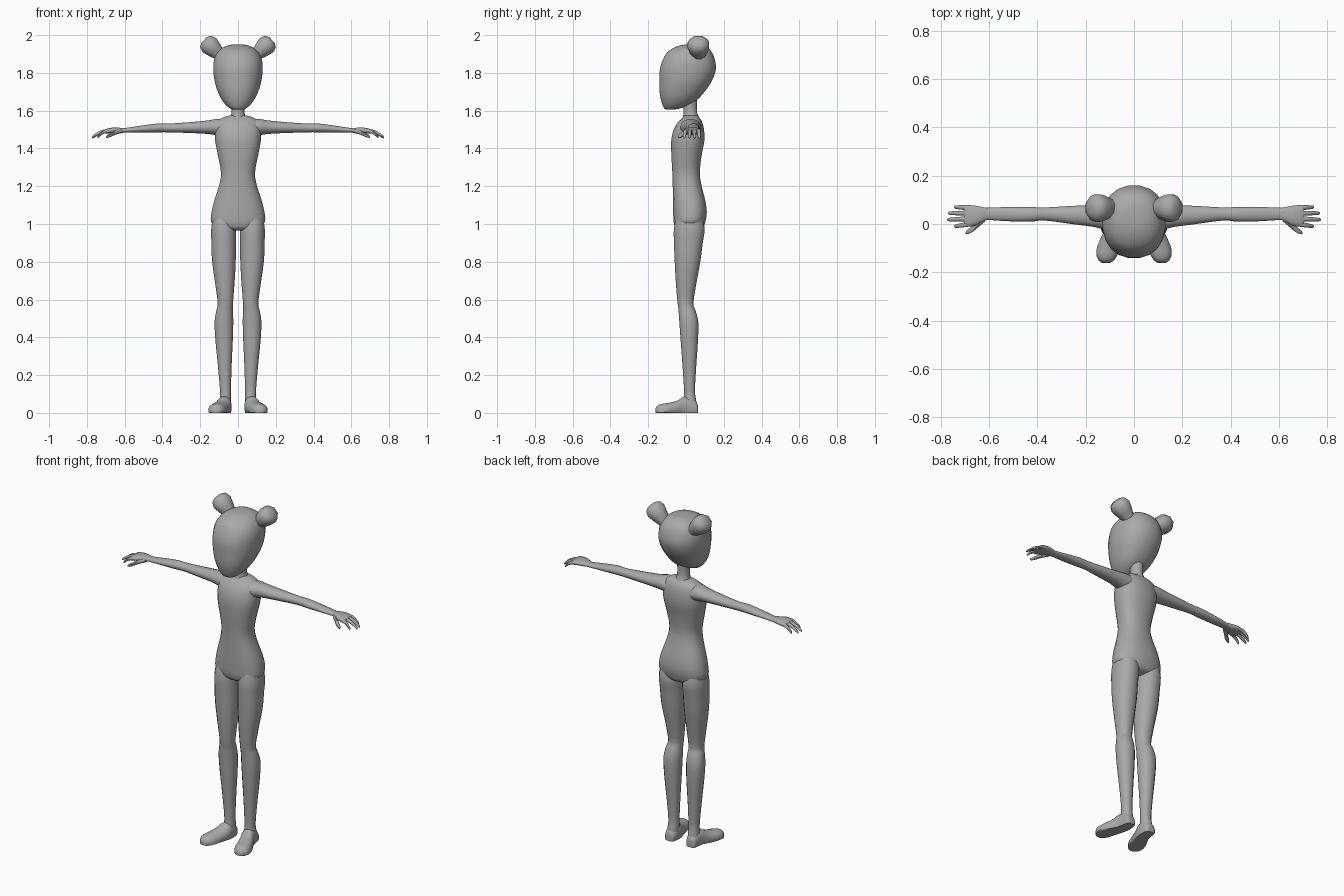
import bpy, math
from mathutils import Matrix, Vector

skin = bpy.data.materials.new("plain_grey")
skin.diffuse_color = (0.4, 0.4, 0.4, 1.0)


def spline(rows, steps):
    """Smoothly interpolate a list of rings (Catmull-Rom)."""
    if steps < 2:
        return rows
    out = []
    for i in range(len(rows) - 1):
        p0, p1 = rows[max(i - 1, 0)], rows[i]
        p2, p3 = rows[i + 1], rows[min(i + 2, len(rows) - 1)]
        for s in range(steps):
            t = s / steps
            out.append([0.5 * (2 * b + (c - a) * t + (2 * a - 5 * b + 4 * c - d) * t * t
                               + (3 * b - a - 3 * c + d) * t ** 3)
                        for a, b, c, d in zip(p0, p1, p2, p3)])
    return out + [rows[-1]]


def loft(name, axis, rows, segs=16, steps=3, power=2.0, mirror=False,
         floor=None, matrix=None, sharp=50):
    """Rings of (position on axis, min u, max u, min v, max v) joined into a skin."""
    u_axis, v_axis = [k for k in range(3) if k != axis]
    verts, faces = [], []
    rings = spline(rows, steps)
    for w, u0, u1, v0, v1 in rings:
        for k in range(segs):
            a = 2 * math.pi * (k + 0.5) / segs
            c, s = math.cos(a), math.sin(a)
            co = Vector((0, 0, 0))
            co[axis] = w
            co[u_axis] = (u0 + u1) / 2 + (u1 - u0) / 2 * math.copysign(abs(c) ** (2 / power), c)
            co[v_axis] = (v0 + v1) / 2 + (v1 - v0) / 2 * math.copysign(abs(s) ** (2 / power), s)
            if floor is not None:
                co.z = max(co.z, floor)
            verts.append(matrix @ co if matrix else co)
    for i in range(len(rings) - 1):
        for k in range(segs):
            a, b = i * segs + k, i * segs + (k + 1) % segs
            faces.append((a, b, b + segs, a + segs))
    faces.append(tuple(reversed(range(segs))))
    faces.append(tuple(range(len(verts) - segs, len(verts))))
    # keep normals outward whichever way the rings run
    if (rows[-1][0] > rows[0][0]) == (axis == 1):
        faces = [f[::-1] for f in faces]
    mesh = bpy.data.meshes.new(name)
    mesh.from_pydata(verts, [], faces)
    mesh.materials.append(skin)
    mesh.shade_smooth()
    mesh.set_sharp_from_angle(angle=math.radians(sharp))
    obj = bpy.data.objects.new(name, mesh)
    bpy.context.collection.objects.link(obj)
    if mirror:
        obj.modifiers.new("Mirror", 'MIRROR').use_mirror_merge = False
    return obj


def centred(rows):
    return [(z, -h, h, y0, y1) for z, h, y0, y1 in rows]


# head, narrowing to a forward chin
loft("head", 2, centred([
    (1.606, .025, -.105, -.065), (1.615, .048, -.118, -.02), (1.65, .082, -.132, .05),
    (1.70, .108, -.141, .10), (1.76, .126, -.142, .14), (1.82, .132, -.14, .16),
    (1.87, .128, -.124, .154), (1.91, .109, -.1, .138), (1.935, .08, -.062, .112),
    (1.948, .045, -.02, .08), (1.951, .012, .02, .045)]), segs=20, power=2.25)

# neck
loft("neck", 2, centred([
    (1.52, .06, -.03, .085), (1.565, .042, -.018, .07), (1.60, .034, -.014, .058),
    (1.68, .036, -.02, .06)]))

# torso from crotch to shoulders
loft("torso", 2, centred([
    (.966, .05, -.04, .06), (.98, .105, -.058, .09), (1.01, .143, -.066, .103),
    (1.06, .142, -.069, .111), (1.12, .128, -.07, .104), (1.20, .102, -.071, .084),
    (1.27, .091, -.073, .074), (1.36, .107, -.078, .083), (1.44, .122, -.079, .098),
    (1.50, .122, -.066, .096), (1.54, .112, -.042, .086), (1.562, .085, -.02, .072),
    (1.575, .045, -.008, .06)]), segs=20, power=2.4)

# legs
loft("leg", 2, [
    (1.03, .02, .135, -.055, .09), (.97, .01, .143, -.066, .1), (.90, .01, .142, -.065, .09),
    (.80, .011, .138, -.061, .077), (.68, .018, .121, -.054, .055), (.58, .026, .108, -.045, .04),
    (.54, .026, .116, -.04, .052), (.48, .024, .125, -.036, .066), (.38, .027, .12, -.029, .064),
    (.25, .033, .107, -.019, .055), (.12, .037, .096, -.011, .048), (.07, .036, .098, -.014, .054),
    (.03, .036, .1, -.012, .058)], power=2.2, mirror=True)

# feet, turned slightly outward with flat soles
loft("foot", 1, [
    (.064, .055, .085, -.01, .03), (.058, .042, .098, -.02, .055), (.03, .034, .104, -.025, .08),
    (-.01, .034, .113, -.025, .088), (-.045, .042, .132, -.025, .066), (-.09, .055, .152, -.025, .054),
    (-.125, .066, .157, -.025, .049), (-.15, .082, .147, -.02, .04), (-.162, .1, .13, -.005, .022)],
    power=2.3, mirror=True, floor=0.0)

# arms
loft("arm", 0, [
    (.06, -.035, .08, 1.455, 1.555), (.11, -.03, .082, 1.468, 1.557), (.16, -.014, .079, 1.476, 1.549),
    (.25, -.002, .076, 1.481, 1.54), (.37, .014, .069, 1.485, 1.532), (.43, .009, .071, 1.485, 1.532),
    (.52, .011, .071, 1.484, 1.52), (.60, .016, .068, 1.483, 1.508), (.63, .016, .068, 1.482, 1.508)],
    mirror=True)

# palms
loft("palm", 0, [
    (.605, .018, .066, 1.484, 1.507), (.63, .008, .071, 1.481, 1.51), (.66, -.008, .077, 1.479, 1.511),
    (.69, -.012, .079, 1.479, 1.506), (.705, -.008, .076, 1.482, 1.5)], power=2.4, mirror=True)

# fingers: root y, tip y, tip x
for name, ya, yb, tip in [("little_finger", .067, .07, .745), ("ring_finger", .045, .045, .77),
                          ("middle_finger", .022, .018, .774), ("index_finger", 0, -.01, .745)]:
    rows = []
    for t, r, z in [(0, .011, 1.492), (.4, .0105, 1.489), (.75, .009, 1.474),
                    (.95, .007, 1.461), (1, .003, 1.457)]:
        y = ya + (yb - ya) * t
        rows.append((.68 + (tip - .68) * t, y - r, y + r, z - r, z + r))
    loft(name, 0, rows, segs=8, steps=2, mirror=True)

# thumbs
loft("thumb", 0, [
    (.618, .008, .035, 1.48, 1.503), (.645, -.014, .016, 1.473, 1.498), (.668, -.034, -.006, 1.463, 1.486),
    (.69, -.043, -.023, 1.455, 1.473), (.698, -.042, -.034, 1.457, 1.465)],
    segs=8, steps=2, mirror=True)

# hair buns, flaring out from the upper sides of the head
tilt = Matrix.Translation((.085, .066, 1.885)) @ Matrix.Rotation(math.radians(47), 4, 'Y')
loft("hair_bun", 2, [(z, -r, r, -r * 1.1, r * 1.1) for z, r in
                     [(-.03, .03), (.005, .03), (.05, .046), (.09, .056), (.118, .046), (.13, .024)]],
     segs=8, steps=1, mirror=True, matrix=tilt, sharp=60)
